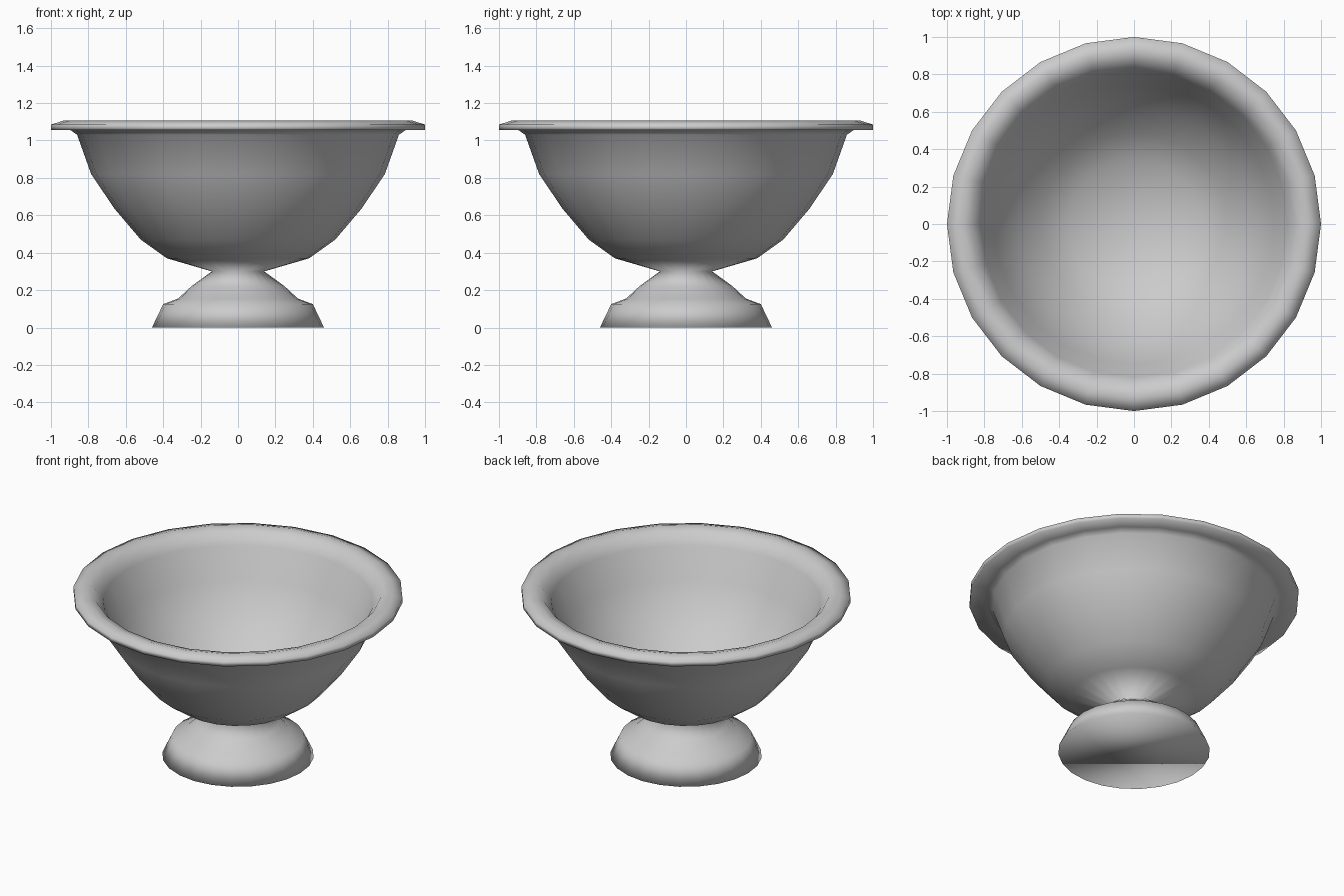
import bpy
import bmesh
from math import cos, sin, tau

cube = bpy.data.objects.get("Cube")
if cube:
    bpy.data.objects.remove(cube)

SIDES = 24

stone = bpy.data.materials.new("light grey stone")
stone.use_nodes = True
grey = (0.6, 0.6, 0.6, 1)
stone.diffuse_color = grey
stone.node_tree.nodes["Principled BSDF"].inputs["Base Color"].default_value = grey


def lathe(name, profile, cap_start=False, cap_end=False):
    """Turn a (radius, height) profile around z."""
    bm = bmesh.new()
    rings = [[bm.verts.new((r * cos(tau * i / SIDES), r * sin(tau * i / SIDES), z))
              for i in range(SIDES)] for r, z in profile]
    for low, high in zip(rings, rings[1:]):
        for i in range(SIDES):
            j = (i + 1) % SIDES
            bm.faces.new((low[i], low[j], high[j], high[i]))
    if cap_start:
        bm.faces.new(rings[0][::-1])
    if cap_end:
        bm.faces.new(rings[-1])
    for face in bm.faces:
        face.smooth = True
    mesh = bpy.data.meshes.new(name)
    bm.to_mesh(mesh)
    bm.free()
    mesh.materials.append(stone)
    obj = bpy.data.objects.new(name, mesh)
    bpy.context.collection.objects.link(obj)
    return obj


# Stepped foot, narrowing to the neck
foot = [(0.46, 0), (0.40, 0.125), (0.32, 0.155), (0.25, 0.22), (0.14, 0.30)]
# Outside of the bowl, from the neck to the rim
outside = [(0.14, 0.30), (0.38, 0.37), (0.52, 0.47), (0.66, 0.635),
           (0.785, 0.82), (0.86, 1.03), (0.895, 1.055)]
# Overhanging rim
rim = [(1.0, 1.055), (1.0, 1.085), (0.93, 1.107), (0.87, 1.09)]
# Hollow inside, from the rim down to the floor
inside = [(0.82, 1.02), (0.75, 0.82), (0.63, 0.65), (0.49, 0.50),
          (0.35, 0.41), (0.12, 0.35)]

lathe("urn_bowl_and_foot", foot + outside[1:] + rim + inside,
      cap_start=True, cap_end=True)
